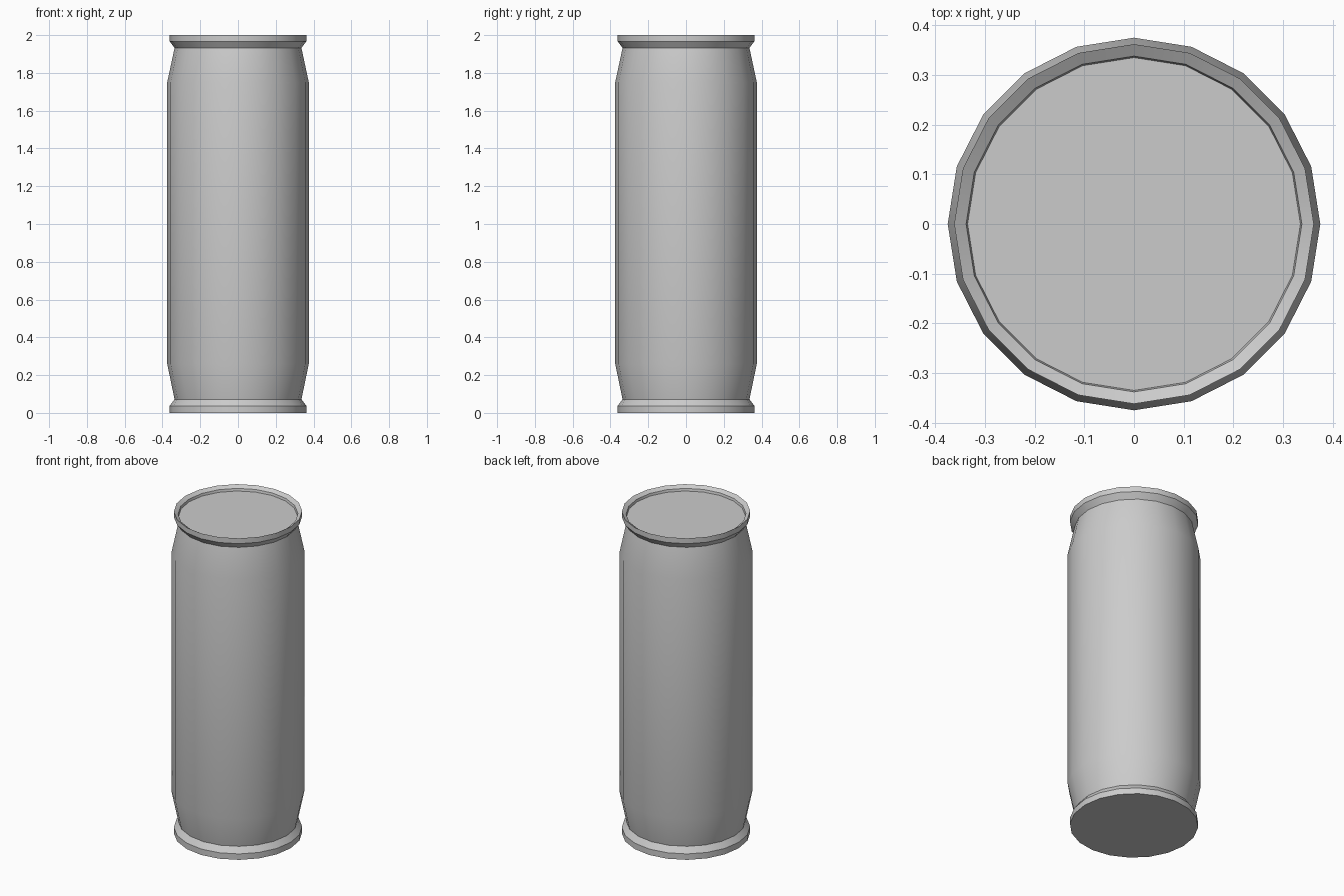
import bpy, bmesh, math

if "Cube" in bpy.data.objects:
    bpy.data.objects.remove(bpy.data.objects["Cube"])

SIDES = 20


def lathe(name, profile):
    """Revolve (radius, z) points about z and cap both ends."""
    bm = bmesh.new()
    rings = []
    for r, z in profile:
        rings.append([bm.verts.new((r * math.cos(2 * math.pi * i / SIDES),
                                    r * math.sin(2 * math.pi * i / SIDES), z))
                      for i in range(SIDES)])
    for a, b in zip(rings, rings[1:]):
        for i in range(SIDES):
            j = (i + 1) % SIDES
            bm.faces.new((a[i], a[j], b[j], b[i]))
    bm.faces.new(rings[0][::-1])
    bm.faces.new(rings[-1])
    mesh = bpy.data.meshes.new(name)
    bm.to_mesh(mesh)
    bm.free()
    obj = bpy.data.objects.new(name, mesh)
    bpy.context.collection.objects.link(obj)
    bpy.context.view_layer.objects.active = obj
    obj.select_set(True)
    bpy.ops.object.shade_smooth_by_angle(angle=math.radians(30))
    obj.select_set(False)
    return obj


# Can: flat base, foot rim, tapered body, neck, top rim and recessed lid
lathe("can_body", [
    (0.362, 0.0), (0.362, 0.037), (0.336, 0.072),
    (0.375, 0.26), (0.375, 1.75),
    (0.336, 1.932), (0.362, 1.967), (0.362, 2.0),
    (0.338, 1.985), (0.335, 1.97),
])
